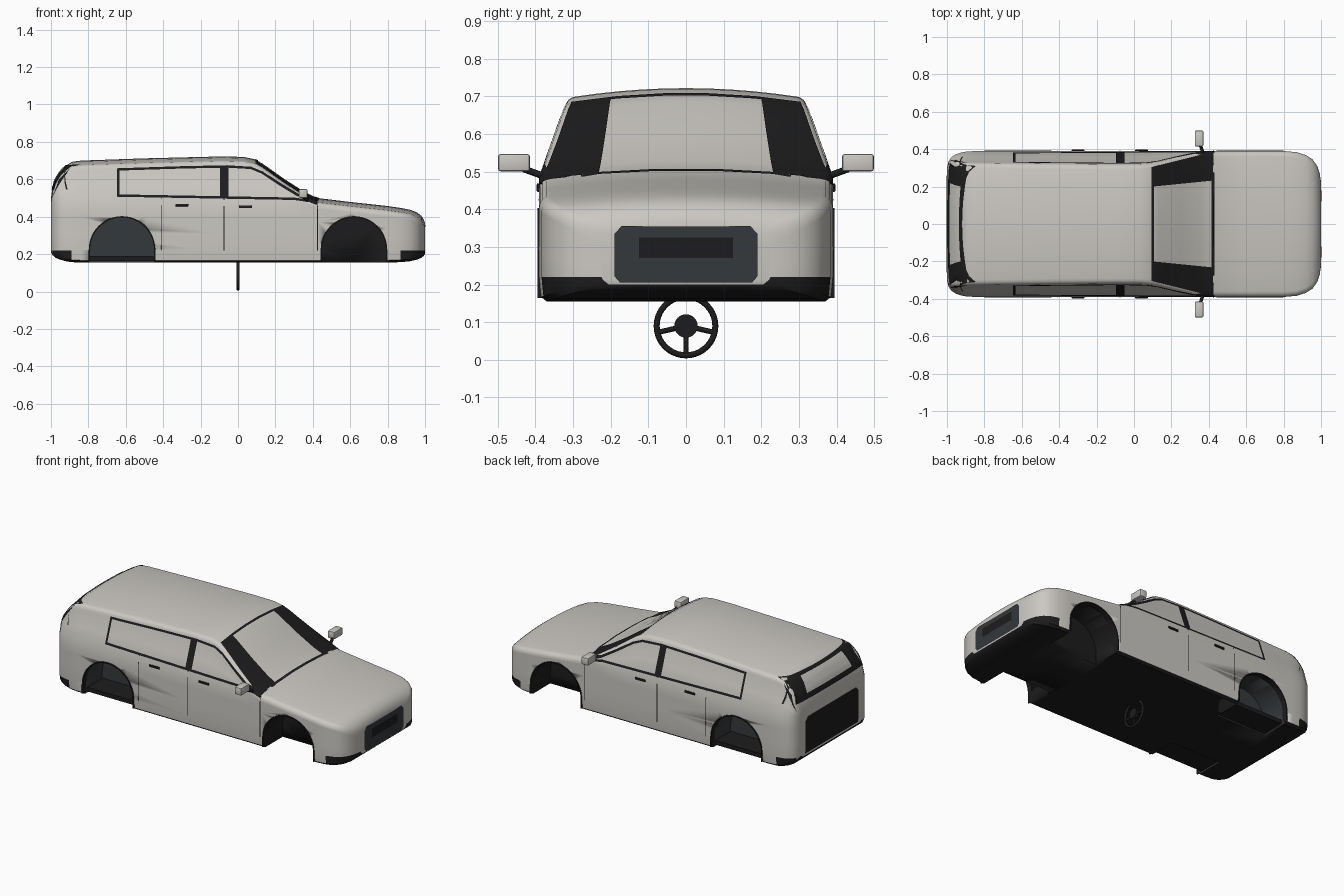
import bpy, bmesh, math
from mathutils import Vector
from mathutils.bvhtree import BVHTree

if "Cube" in bpy.data.objects:
    bpy.data.objects.remove(bpy.data.objects["Cube"])

def material(name, c):
    m = bpy.data.materials.new(name)
    m.diffuse_color = (*c, 1)
    m.use_nodes = True
    m.node_tree.nodes["Principled BSDF"].inputs["Base Color"].default_value = m.diffuse_color
    return m

PAINT = material("paint", (0.60, 0.58, 0.54))
BLACK = material("black_trim", (0.012, 0.012, 0.013))
DARK = material("dark_liner", (0.035, 0.04, 0.045))

def make(name, bm, mats=(), angle=35):
    me = bpy.data.meshes.new(name)
    bm.to_mesh(me)
    bm.free()
    ob = bpy.data.objects.new(name, me)
    bpy.context.collection.objects.link(ob)
    for m in mats:
        me.materials.append(m)
    bpy.ops.object.select_all(action='DESELECT')
    ob.select_set(True)
    bpy.context.view_layer.objects.active = ob
    bpy.ops.object.shade_smooth_by_angle(angle=math.radians(angle))
    return ob

# Body stations: x, half width, top, bottom
STATIONS = [
    (-1, .30, .50, .21), (-.992, .335, .555, .195), (-.975, .358, .60, .18), (-.95, .374, .64, .17),
    (-.92, .383, .673, .162), (-.89, .388, .693, .157), (-.84, .39, .70, .155), (-.5, .39, .712, .155),
    (-.1, .39, .722, .155), (.03, .39, .72, .155), (.09, .39, .707, .155), (.13, .39, .685, .155),
    (.25, .39, .60, .155), (.36, .39, .53, .155), (.425, .39, .50, .155), (.6, .39, .479, .155),
    (.8, .39, .457, .155), (.87, .384, .447, .157), (.92, .368, .437, .162), (.955, .345, .424, .17),
    (.98, .31, .405, .18), (.993, .27, .385, .19), (1, .225, .365, .20)]

def half_section(w, zt, zb):
    r, crown = .03, .022
    ze = zt - crown
    top = ze - r
    a = max(.22, zb + .015)
    belt = min(.475, top - .01)
    width = lambda z: w * (1 - .2 * max(0, z - .475) / .22)
    pts = [(0, zb), (w * .6, zb), (w - .02, zb), (w - .005, zb + .012)]
    for z in (a, a + (belt - a) * .35, a + (belt - a) * .7, belt, (belt + top) / 2):
        pts.append((width(z), z))
    wt = width(top)
    for i in range(5):
        t = i / 4 * math.pi / 2
        pts.append((wt - r + r * math.cos(t), top + r * math.sin(t)))
    for f in (.8, .6, .4, .2, 0):
        pts.append(((wt - r) * f, ze + crown * (1 - f * f)))
    return pts

# Body shell
bm = bmesh.new()
rings = []
for x, w, zt, zb in STATIONS:
    h = half_section(w, zt, zb)
    ring = h + [(-y, z) for y, z in h[-2:0:-1]]
    rings.append([bm.verts.new((x, y, z)) for y, z in ring])
for a, b in zip(rings, rings[1:]):
    for i in range(len(a)):
        j = (i + 1) % len(a)
        f = bm.faces.new((a[i], a[j], b[j], b[i]))
        c = f.calc_center_median()
        f.material_index = int(c.z < .169 or (c.z < .215 and abs(c.x) > .87))
bm.faces.new(rings[0])
bm.faces.new(rings[-1])
bmesh.ops.recalc_face_normals(bm, faces=bm.faces)
body = make("body_shell", bm, (PAINT, BLACK, DARK))

# Wheel wells
def arch(x, r, n=24):
    pts = [(x + r * math.cos(math.pi * i / n), .225 + r * math.sin(math.pi * i / n)) for i in range(n + 1)]
    return [(x + r, .1)] + pts + [(x - r, .1)]

for x, idx in ((.62, 1), (-.62, 2)):
    for s in (1, -1):
        bm = bmesh.new()
        f = bm.faces.new([bm.verts.new((px, s * .2, pz)) for px, pz in arch(x, .173)])
        g = bmesh.ops.extrude_face_region(bm, geom=[f])
        bmesh.ops.translate(bm, verts=[v for v in g['geom'] if isinstance(v, bmesh.types.BMVert)], vec=(0, s * .3, 0))
        bmesh.ops.recalc_face_normals(bm, faces=bm.faces)
        for f in bm.faces:
            f.material_index = idx
        cut = make("well_cutter", bm, (PAINT, BLACK, DARK))
        cut.hide_render = True
        mod = body.modifiers.new("well", 'BOOLEAN')
        mod.operation, mod.object, mod.solver = 'DIFFERENCE', cut, 'EXACT'
        # surface for trim projection stays uncut
        bpy.context.view_layer.objects.active = body
        if len(bpy.data.objects) == 2:
            tree = BVHTree.FromPolygons([v.co.copy() for v in body.data.vertices],
                                        [tuple(p.vertices) for p in body.data.polygons])
        bpy.ops.object.modifier_apply(modifier=mod.name)
        bpy.data.objects.remove(cut)

# Trim pieces laid on the body surface
AXES = {'side': (lambda u, v: (u, 2, v), (0, -1, 0)), 'nose': (lambda u, v: (2, u, v), (-1, 0, 0)),
        'tail': (lambda u, v: (-2, u, v), (1, 0, 0)), 'top': (lambda u, v: (u, v, 2), (0, 0, -1))}

def trim(name, quads, axis, mat=BLACK, mirror=False, off=.003, n=12, m=5):
    place, d = AXES[axis]
    bm = bmesh.new()
    for q in quads:
        p = [Vector(c) for c in q]
        grid = []
        for i in range(n + 1):
            row = []
            for j in range(m + 1):
                uv = p[0].lerp(p[1], i / n).lerp(p[3].lerp(p[2], i / n), j / m)
                o = Vector(place(*uv))
                co, no, *_ = tree.ray_cast(o, Vector(d))
                if co is None:
                    co, no, *_ = tree.find_nearest(o + Vector(d) * 1.05)
                row.append(bm.verts.new(co + no * off))
            grid.append(row)
        for i in range(n):
            for j in range(m):
                f = bm.faces.new((grid[i][j], grid[i + 1][j], grid[i + 1][j + 1], grid[i][j + 1]))
                f.normal_update()
                if f.normal.dot(Vector(d)) > 0:
                    f.normal_flip()
    ob = make(name, bm, (mat,))
    if mirror:
        ob.modifiers.new("mirror", 'MIRROR').use_axis = (False, True, False)
    return ob

def bars(pts, w):
    out = []
    for a, b in zip(pts, pts[1:]):
        a, b = Vector(a), Vector(b)
        t = (b - a).normalized()
        k = Vector((-t.y, t.x)) * w / 2
        t *= w / 3
        out.append((a - t - k, b + t - k, b + t + k, a - t + k))
    return out

def box(u0, u1, v0, v1):
    return ((u0, v0), (u1, v0), (u1, v1), (u0, v1))

trim("side_window_frame", bars([(.42, .478), (.3, .495), (-.64, .512), (-.64, .652), (-.3, .663), (-.06, .668),
     (.07, .66), (.13, .635), (.22, .575), (.32, .515), (.42, .478)], .013)
     + [box(-.095, -.052, .50, .668), ((.34, .495), (.425, .46), (.425, .482), (.36, .505))], 'side', mirror=True)
trim("door_seams", [box(x, x + .005, .22, z) for x, z in ((-.413, .51), (-.077, .50), (.423, .46))], 'side', mirror=True, off=.002)
trim("windscreen_pillars", [((.1, .2), (.42, .232), (.42, .385), (.1, .306))], 'top', mirror=True)
trim("windscreen_edges", [box(.414, .43, -.384, .384), box(.092, .104, -.305, .305)], 'top', off=.004)
trim("rear_window_surround", [((-.36, .545), (.36, .545), (.31, .675), (-.31, .675))], 'tail', n=20, m=10)
trim("rear_quarter_trim", [((-.992, .50), (-.955, .575), (-.895, .66), (-.955, .6))], 'side', mirror=True)
trim("rear_window", [((-.22, .575), (.22, .575), (.20, .66), (-.20, .66))], 'tail', PAINT, off=.006, m=8)
trim("tail_panel", [box(-.26, .26, .2, .42), ((-.26, .42), (.26, .42), (.235, .445), (-.235, .445))], 'tail')
trim("grille", [box(-.19, .19, .222, .335), ((-.19, .335), (.19, .335), (.17, .355), (-.17, .355)),
     ((-.175, .205), (.175, .205), (.19, .222), (-.19, .222))], 'nose', DARK, off=.004)
trim("grille_inset", [box(-.125, .125, .27, .325)], 'nose', off=.007)

# Wheel arch lips
for name, x in (("front_arch_lip", .62), ("rear_arch_lip", -.62)):
    bm = bmesh.new()
    loops = [[bm.verts.new((px, y, max(pz, .165))) for px, pz in arch(x, r)]
             for r, y in ((.171, .36), (.171, .394), (.178, .394), (.178, .36))]
    for a, b in zip(loops, loops[1:] + loops[:1]):
        for i in range(len(a) - 1):
            bm.faces.new((a[i], a[i + 1], b[i + 1], b[i]))
    bmesh.ops.recalc_face_normals(bm, faces=bm.faces)
    make(name, bm, (BLACK,)).modifiers.new("mirror", 'MIRROR').use_axis = (False, True, False)

def block(name, c, size, mat, bevel=0, mirror=True):
    bm = bmesh.new()
    bmesh.ops.create_cube(bm, size=1)
    bmesh.ops.scale(bm, verts=bm.verts, vec=size)
    bmesh.ops.translate(bm, verts=bm.verts, vec=c)
    if bevel:
        bmesh.ops.bevel(bm, geom=bm.edges[:], offset=bevel, segments=2, affect='EDGES', profile=.5)
    ob = make(name, bm, (mat,))
    if mirror:
        ob.modifiers.new("mirror", 'MIRROR').use_axis = (False, True, False)

def rod(name, a, b, r, mat=BLACK, n=12):
    a, b = Vector(a), Vector(b)
    bm = bmesh.new()
    bmesh.ops.create_cone(bm, cap_ends=True, segments=n, radius1=r, radius2=r, depth=(b - a).length)
    bm.transform((b - a).to_track_quat('Z', 'Y').to_matrix().to_4x4())
    bmesh.ops.translate(bm, verts=bm.verts, vec=(a + b) / 2)
    return make(name, bm, (mat,))

# Door handles, mirrors, rear floor
for x, z in ((-.30, .462), (.04, .453)):
    block("door_handle", (x, .39, z), (.07, .014, .013), BLACK, .003)
block("mirror_housing", (.348, .457, .524), (.046, .084, .046), PAINT, .006)
rod("mirror_arm", (.37, .375, .487), (.352, .43, .507), .009).modifiers.new("mirror", 'MIRROR').use_axis = (False, True, False)
block("rear_floor_pan", (-.61, 0, .176), (.36, .70, .026), BLACK, mirror=False)

# Steering wheel
bpy.ops.mesh.primitive_torus_add(major_radius=.078, minor_radius=.008, major_segments=40, minor_segments=10,
                                 location=(0, 0, .09), rotation=(0, math.pi / 2, 0))
rim = bpy.context.object
rim.name = "steering_rim"
rim.data.materials.append(BLACK)
bpy.ops.object.shade_smooth_by_angle(angle=math.radians(40))
rod("steering_hub", (-.009, 0, .09), (.009, 0, .09), .031, n=32)
for y, z in ((.075, .073), (-.075, .073), (0, .013)):
    rod("steering_spoke", (0, 0, .09), (0, y, z), .007)
